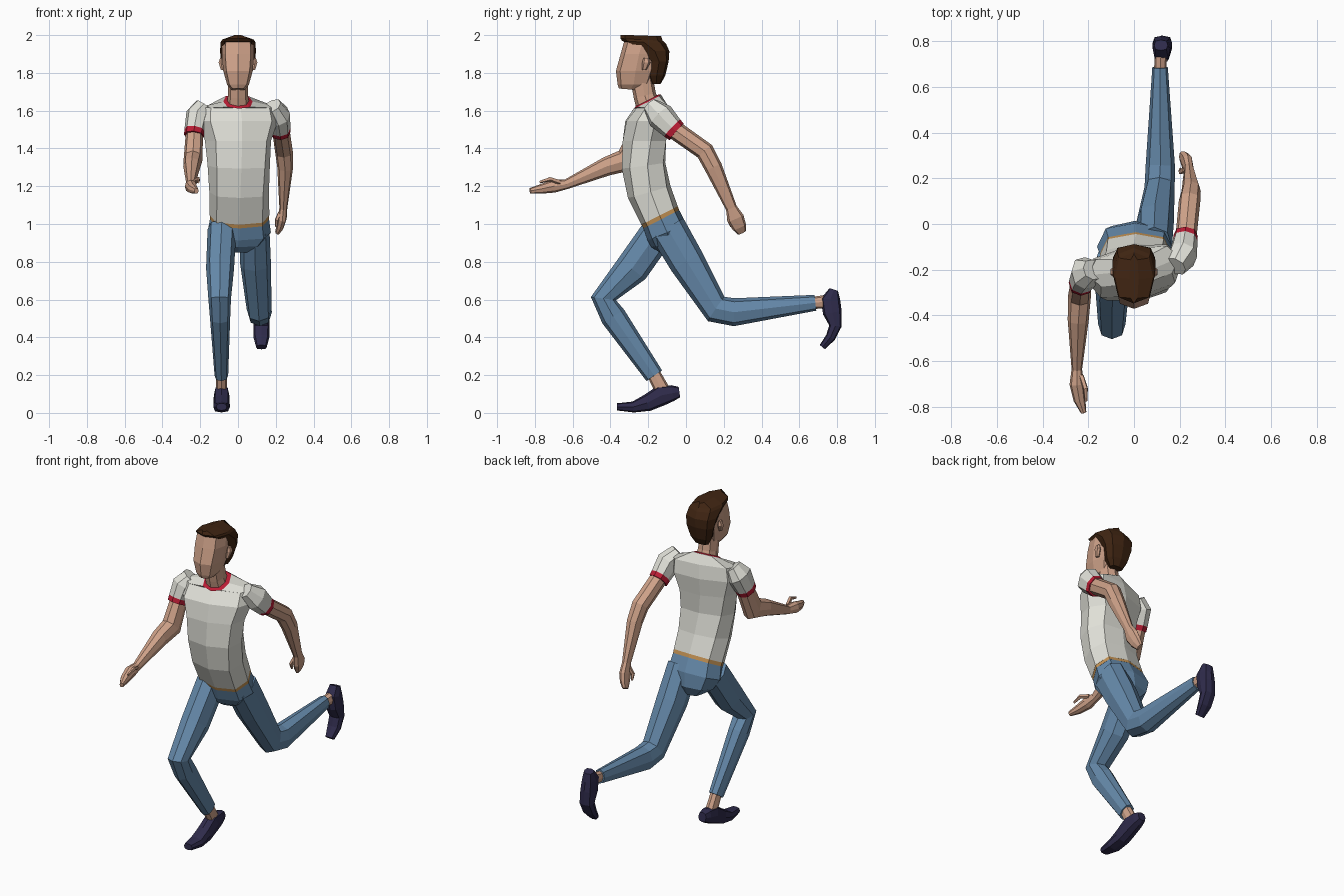
import bpy, bmesh, math
from mathutils import Vector


def material(name, r, g, b):
    m = bpy.data.materials.new(name)
    m.diffuse_color = (r, g, b, 1)
    return m


SKIN = material("skin", .62, .36, .25)
SHIRT = material("off white cloth", .75, .75, .69)
RED = material("red trim", .5, .012, .035)
JEANS = material("blue denim", .13, .25, .40)
BELT = material("tan belt", .55, .29, .09)
SHOE = material("navy shoe", .028, .024, .07)
HAIR = material("dark brown hair", .05, .018, .006)


def power(v, p):
    return math.copysign(abs(v) ** p, v)


def loft(name, rings, mats, n=8, p=.85):
    """Skin rings (x, y, z, half width, half depth[, pitch, yaw]).
    Without pitch and yaw a ring stands square to the path.
    mats holds one material, or one for each span between rings."""
    pts = [Vector(r[:3]) for r in rings]
    bm = bmesh.new()
    loops = []
    for i, r in enumerate(rings):
        if len(r) > 5:
            a, yaw = math.radians(r[5]), math.radians(r[6])
            s = Vector((math.cos(yaw), math.sin(yaw), 0))
            d = Vector((-math.sin(yaw) * math.cos(a), math.cos(yaw) * math.cos(a), math.sin(a)))
        else:
            t = Vector()
            if i:
                t += (pts[i] - pts[i - 1]).normalized()
            if i < len(pts) - 1:
                t += (pts[i + 1] - pts[i]).normalized()
            t.normalize()
            s = (Vector((1, 0, 0)) - t * t.x).normalized()
            d = t.cross(s)
        ring = []
        for k in range(n):
            ang = 2 * math.pi * k / n
            ring.append(bm.verts.new(pts[i] + s * r[3] * power(math.sin(ang), p)
                                     - d * r[4] * power(math.cos(ang), p)))
        loops.append(ring)
    mats = mats if isinstance(mats, list) else [mats] * (len(rings) - 1)
    slots = list(dict.fromkeys(mats))
    for i in range(len(loops) - 1):
        for k in range(n):
            j = (k + 1) % n
            f = bm.faces.new((loops[i][k], loops[i][j], loops[i + 1][j], loops[i + 1][k]))
            f.material_index = slots.index(mats[i])
    bm.faces.new(loops[0]).material_index = slots.index(mats[0])
    bm.faces.new(loops[-1]).material_index = slots.index(mats[-1])
    bmesh.ops.recalc_face_normals(bm, faces=bm.faces)
    me = bpy.data.meshes.new(name)
    bm.to_mesh(me)
    bm.free()
    for m in slots:
        me.materials.append(m)
    ob = bpy.data.objects.new(name, me)
    bpy.context.collection.objects.link(ob)
    return ob


# Shirt: leans forward and twists toward the shoulders, red collar on top
loft("shirt", [
    (.008, -.14, 1.045, .158, .108, 27, 0),
    (.006, -.195, 1.17, .158, .117, 16, 3),
    (.004, -.225, 1.31, .166, .117, 8, 7),
    (0, -.22, 1.44, .178, .117, 0, 11),
    (0, -.205, 1.545, .215, .112, 0, 11),
    (0, -.185, 1.62, .205, .078, 5, 11),
    (0, -.205, 1.648, .078, .082, 27, 5),
    (0, -.206, 1.655, .062, .066, 27, 5)], [SHIRT] * 6 + [RED], p=.75)

# Belt and seat of the trousers
loft("belt", [(.008, -.131, 1.025, .157, .107, 27, 0),
              (.008, -.14, 1.047, .157, .107, 27, 0)], BELT, p=.75)
loft("trouser_seat", [
    (.008, -.132, 1.028, .156, .106, 27, 0),
    (.006, -.10, .955, .168, .112, 22, 0),
    (.003, -.085, .895, .13, .10, 10, 0),
    (0, -.08, .85, .06, .06, 0, 0)], JEANS, p=.75)

# Trouser legs: one planted in front, one kicked back
loft("front_leg", [
    (-.085, -.14, .97, .076, .09), (-.095, -.285, .765, .074, .09),
    (-.097, -.437, .605, .06, .067), (-.095, -.385, .51, .054, .068),
    (-.088, -.168, .197, .036, .05)], JEANS)
loft("back_leg", [
    (.088, -.10, .98, .078, .10), (.092, .005, .80, .082, .095),
    (.112, .16, .55, .066, .078), (.115, .255, .533, .064, .074),
    (.114, .685, .583, .034, .042)], JEANS)

# Bare ankles
loft("front_ankle", [(-.088, -.17, .205, .028, .036), (-.087, -.125, .12, .03, .04)], SKIN)
loft("back_ankle", [(.114, .67, .582, .026, .032), (.118, .75, .59, .028, .036)], SKIN)

# Shoes, heel to toe
loft("front_shoe", [
    (-.087, -.035, .11, .026, .028), (-.087, -.07, .105, .036, .042),
    (-.087, -.13, .093, .041, .055),
    (-.087, -.205, .053, .043, .045), (-.087, -.28, .031, .044, .029),
    (-.087, -.365, .032, .028, .019)], SHOE, p=.7)
loft("back_shoe", [
    (.118, .782, .652, .03, .024), (.12, .765, .60, .038, .052),
    (.122, .775, .53, .042, .05), (.124, .791, .46, .043, .033),
    (.124, .765, .40, .042, .026), (.124, .722, .348, .028, .018)], SHOE, p=.7)

# Sleeves with a red hem
loft("right_sleeve", [
    (-.18, -.20, 1.625, .05, .045), (-.215, -.215, 1.575, .062, .074),
    (-.23, -.248, 1.495, .054, .062), (-.233, -.26, 1.468, .053, .059)],
    [SHIRT, SHIRT, RED])
loft("left_sleeve", [
    (.18, -.185, 1.625, .05, .045), (.215, -.135, 1.572, .062, .074),
    (.224, -.073, 1.508, .054, .062), (.226, -.05, 1.488, .053, .058)],
    [SHIRT, SHIRT, RED])

# Arms and hands
loft("right_arm", [
    (-.23, -.24, 1.50, .045, .05), (-.238, -.312, 1.338, .05, .066),
    (-.244, -.42, 1.305, .046, .05), (-.25, -.635, 1.21, .023, .026),
    (-.25, -.70, 1.2, .032, .034), (-.238, -.77, 1.185, .026, .025),
    (-.22, -.825, 1.175, .012, .015)], SKIN)
loft("left_arm", [
    (.225, -.08, 1.512, .046, .05), (.243, .10, 1.385, .047, .05),
    (.25, .145, 1.30, .042, .047), (.24, .24, 1.085, .021, .03),
    (.234, .262, 1.03, .024, .046), (.222, .282, .985, .02, .038),
    (.208, .296, .955, .012, .024)], SKIN)
loft("right_thumb", [(-.23, -.665, 1.22, .012, .014), (-.212, -.72, 1.238, .011, .012),
                     (-.21, -.775, 1.222, .006, .007)], SKIN, n=5)
loft("left_thumb", [(.222, .24, 1.06, .011, .013), (.204, .228, 1.02, .01, .012),
                    (.203, .24, .985, .006, .007)], SKIN, n=5)

# Neck, head and ears
loft("neck", [(0, -.20, 1.625, .062, .064), (0, -.218, 1.68, .053, .06),
              (0, -.235, 1.77, .052, .06)], SKIN)
loft("head", [
    (0, -.295, 1.712, .036, .06, -5, 0), (0, -.277, 1.738, .058, .085, 0, 0),
    (0, -.267, 1.81, .078, .104, 0, 0), (0, -.248, 1.90, .086, .098, 0, 0),
    (0, -.23, 1.965, .082, .098, 0, 0)], SKIN, p=.7)
for side, sx in (("left", 1), ("right", -1)):
    loft(side + "_ear", [(sx * .082, -.222, 1.815, .01, .012, 0, 0),
                         (sx * .09, -.21, 1.855, .014, .022, 0, 0),
                         (sx * .088, -.21, 1.88, .008, .014, 0, 0)], SKIN, n=6)

# Hair: hugs the back of the head and sweeps over the brow
loft("hair", [
    (0, -.158, 1.742, .042, .024, 0, 0), (0, -.155, 1.785, .068, .045, 0, 0),
    (0, -.142, 1.86, .09, .05, 0, 0), (0, -.165, 1.915, .095, .077, 0, 0),
    (0, -.222, 1.962, .092, .117, -4, 0), (0, -.235, 1.976, .084, .112, -3, 0),
    (0, -.24, 1.998, .02, .108, -2, 0)], HAIR, p=.75)
